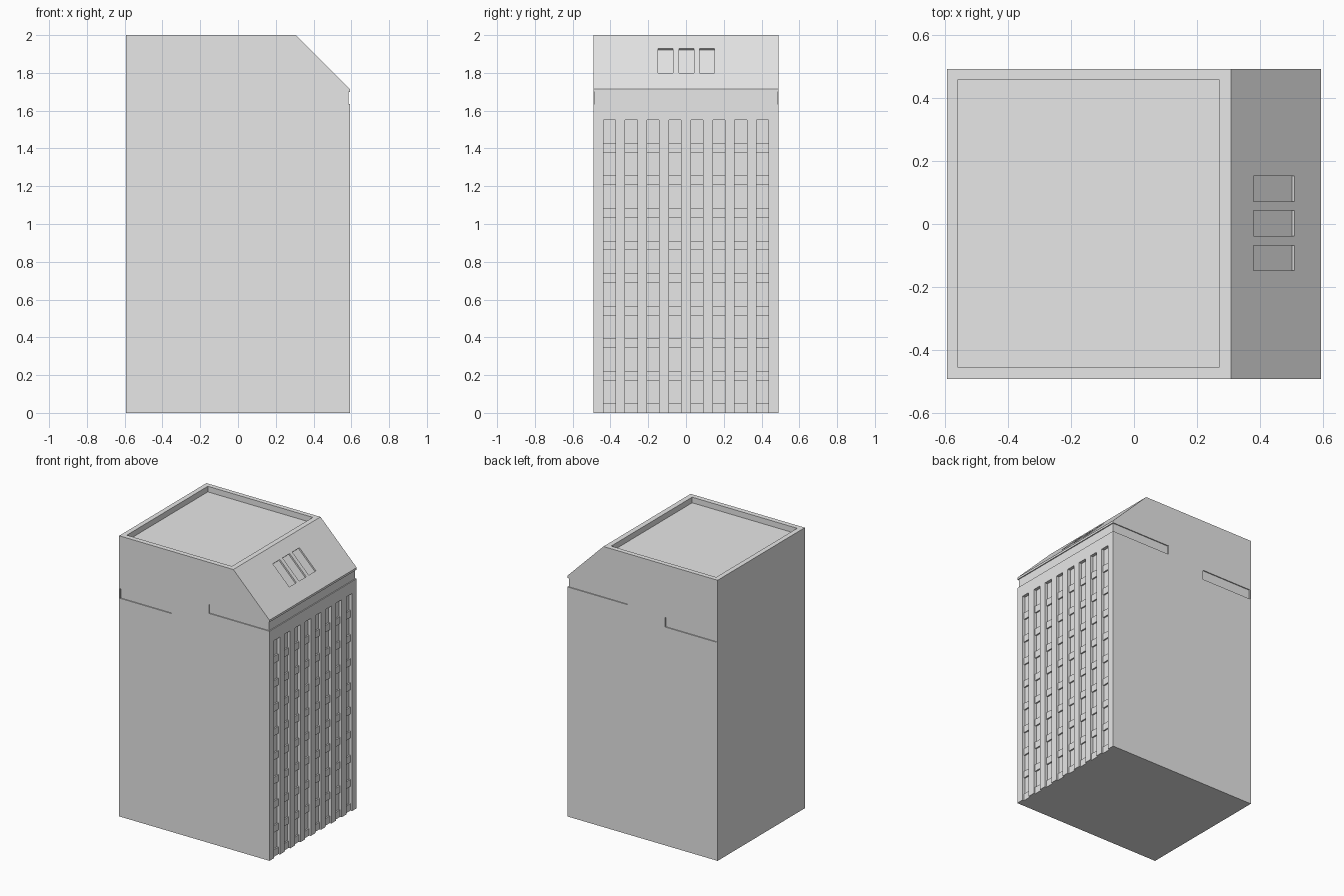
import bpy, bmesh
from math import radians
from mathutils import Matrix, Vector

cube = bpy.data.objects.get("Cube")
if cube:
    bpy.data.objects.remove(cube, do_unlink=True)

LEFT, RIGHT, DEPTH, HEIGHT = -0.593, 0.592, 0.491, 2.0
SLOPE_X, LIP_Z = 0.307, 1.715

concrete = bpy.data.materials.new("light grey")
concrete.use_nodes = True
grey = (0.8, 0.8, 0.8, 1)
concrete.diffuse_color = grey
concrete.node_tree.nodes["Principled BSDF"].inputs["Base Color"].default_value = grey


def make_object(name, bm):
    bmesh.ops.recalc_face_normals(bm, faces=bm.faces)
    mesh = bpy.data.meshes.new(name)
    bm.to_mesh(mesh)
    bm.free()
    mesh.materials.append(concrete)
    obj = bpy.data.objects.new(name, mesh)
    bpy.context.collection.objects.link(obj)
    return obj


def boxes(name, ranges, place=Matrix()):
    """One mesh made of boxes given as (x0, x1, y0, y1, z0, z1)."""
    bm = bmesh.new()
    for x0, x1, y0, y1, z0, z1 in ranges:
        centre = Vector((x0 + x1, y0 + y1, z0 + z1)) / 2
        size = Matrix.Diagonal((x1 - x0, y1 - y0, z1 - z0, 1))
        bmesh.ops.create_cube(bm, size=1, matrix=place @ Matrix.Translation(centre) @ size)
    return make_object(name, bm)


def cut(target, ranges, place=Matrix()):
    cutter = boxes("cutter", ranges, place)
    cutter.hide_render = True
    mod = target.modifiers.new("cut", 'BOOLEAN')
    mod.operation, mod.solver, mod.object = 'DIFFERENCE', 'EXACT', cutter
    bpy.context.view_layer.objects.active = target
    bpy.ops.object.modifier_apply(modifier=mod.name)
    bpy.data.objects.remove(cutter, do_unlink=True)


# Tower body: side profile with a sloped shoulder, extruded front to back
bm = bmesh.new()
profile = [(LEFT, 0), (RIGHT, 0), (RIGHT, LIP_Z), (SLOPE_X, HEIGHT), (LEFT, HEIGHT)]
face = bm.faces.new([bm.verts.new((x, -DEPTH, z)) for x, z in profile])
extruded = bmesh.ops.extrude_face_region(bm, geom=[face])["geom"]
bmesh.ops.translate(bm, vec=(0, 2 * DEPTH, 0),
                    verts=[v for v in extruded if isinstance(v, bmesh.types.BMVert)])
tower = make_object("tower_body", bm)

# Sunken roof inside a parapet
cut(tower, [(-0.558, 0.27, -0.455, 0.457, HEIGHT - 0.04, HEIGHT + 0.1)])

# Groove wrapping the right end, and a slot near each left corner
groove = 0.007
sides = []
for y0, y1 in ((-DEPTH - 0.1, -DEPTH + groove), (DEPTH - groove, DEPTH + 0.1)):
    sides.append((0.116, RIGHT + 0.1, y0, y1, 1.636, 1.70))
    sides.append((-0.585, -0.18, y0, y1, 1.556, 1.625))
cut(tower, sides)
cut(tower, [(RIGHT - groove, RIGHT + 0.2, -0.7, 0.7, 1.636, 1.70)])

# Three recessed windows on the slope
slope = Matrix.Translation((0.443, 0.002, HEIGHT + SLOPE_X - 0.443)) @ Matrix.Rotation(radians(45), 4, 'Y')
cut(tower, [(-0.092, 0.092, y - 0.04, y + 0.04, -0.011, 0.1) for y in (-0.11, 0, 0.11)], slope)

# Eight tall window strips on the right wall
STRIPS, BAYS, TOP, HALF = 8, 9, 1.55, 0.032
strip_y = [-0.406 + i * 0.116 for i in range(STRIPS)]
cut(tower, [(RIGHT - 0.022, RIGHT + 0.1, y - HALF, y + HALF, -0.1, TOP) for y in strip_y])

# Spandrel panels between the floors
bay = TOP / BAYS
boxes("window_spandrels", [(RIGHT - 0.03, RIGHT - 0.012, y - HALF, y + HALF, k * bay, k * bay + 0.05)
                           for y in strip_y for k in range(BAYS)])
